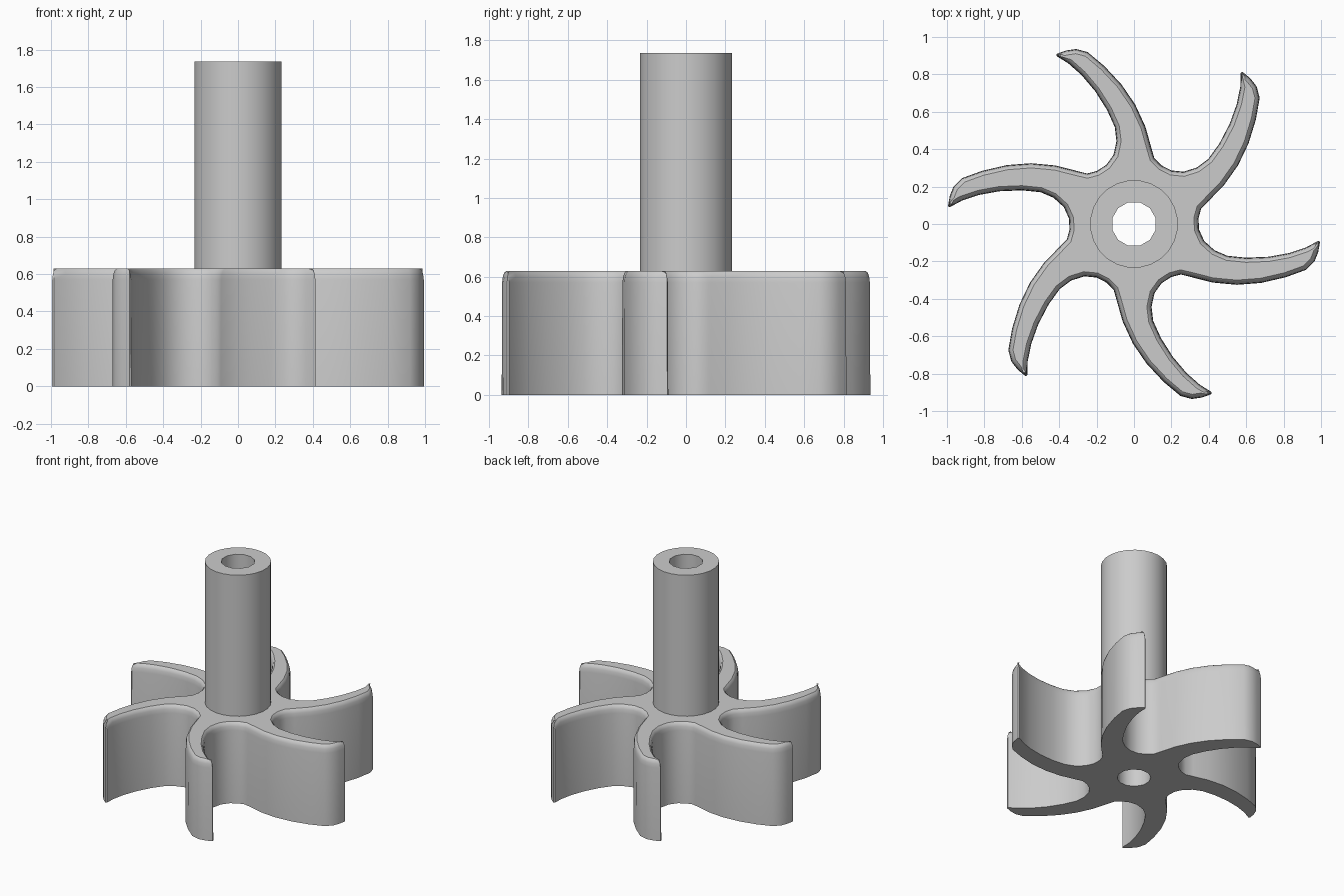
import bpy
import bmesh
from math import sin, cos, pi, radians
from mathutils import Vector, Matrix

cube = bpy.data.objects.get("Cube")
if cube:
    bpy.data.objects.remove(cube)

BLADES = 6
HUB_TOP, SHAFT_TOP = 0.63, 1.735
SHAFT_R, BORE_R = 0.235, 0.12

grey = bpy.data.materials.new("plain grey")
grey.use_nodes = True
colour = (0.6, 0.6, 0.6, 1)
grey.diffuse_color = colour
grey.node_tree.nodes["Principled BSDF"].inputs["Base Color"].default_value = colour


def circle(radius, count):
    return [Vector((radius * cos(2 * pi * (i + 0.5) / count),
                    radius * sin(2 * pi * (i + 0.5) / count))) for i in range(count)]


def inset(points, distance):
    """Move a counter-clockwise outline inwards along its normals."""
    result = []
    for i, p in enumerate(points):
        along = (points[(i + 1) % len(points)] - p).normalized() + (p - points[i - 1]).normalized()
        along.normalize()
        result.append(p + Vector((-along.y, along.x)) * distance)
    return result


def ring(bm, points, z):
    verts = [bm.verts.new((p.x, p.y, z)) for p in points]
    for i, v in enumerate(verts):
        bm.edges.new((verts[i - 1], v))
    return verts


def wall(bm, low, high):
    for i in range(len(low)):
        bm.faces.new((low[i - 1], low[i], high[i], high[i - 1]))


def cap(bm, outer, inner, up):
    """Flat face between an outline and a round hole."""
    edges = [bm.edges.get((loop[i - 1], loop[i])) for loop in (outer, inner) for i in range(len(loop))]
    made = bmesh.ops.triangle_fill(bm, edges=edges, use_beauty=True, normal=(0, 0, up))
    for face in made["geom"]:
        if isinstance(face, bmesh.types.BMFace):
            face.normal_update()
            if face.normal.z * up < 0:
                face.normal_flip()


def finish(bm, name):
    mesh = bpy.data.meshes.new(name)
    bm.to_mesh(mesh)
    bm.free()
    obj = bpy.data.objects.new(name, mesh)
    bpy.context.collection.objects.link(obj)
    mesh.materials.append(grey)
    bpy.ops.object.select_all(action="DESELECT")
    obj.select_set(True)
    bpy.context.view_layer.objects.active = obj
    bpy.ops.object.shade_smooth_by_angle(angle=radians(35))


# One curved blade with the hollow beside it, repeated around the hub
blade = [(0.25, -0.27), (0.31, -0.285), (0.42, -0.313), (0.55, -0.325), (0.68, -0.315),
         (0.81, -0.285), (0.92, -0.245), (0.965, -0.2), (0.985, -0.15), (0.995, -0.095),
         (0.985, -0.09), (0.92, -0.125), (0.83, -0.155), (0.72, -0.175), (0.6, -0.18),
         (0.5, -0.17), (0.43, -0.14), (0.375, -0.09), (0.348, -0.03), (0.345, 0.03)]
outline = [Matrix.Rotation(k * 2 * pi / BLADES, 2) @ Vector(p)
           for k in range(BLADES) for p in blade]

# Impeller: upright walls with a softly rounded top rim
bm = bmesh.new()
rim = [(0, 0), (0.57, 0.002), (0.6, 0.006), (0.62, 0.013), (HUB_TOP, 0.025)]
rings = [ring(bm, inset(outline, d), z) for z, d in rim]
for low, high in zip(rings, rings[1:]):
    wall(bm, low, high)
cap(bm, rings[-1], ring(bm, circle(SHAFT_R, 24), HUB_TOP), 1)
cap(bm, rings[0], ring(bm, circle(BORE_R, 12), 0), -1)
finish(bm, "impeller_blades")

# Shaft: hollow tube whose bore runs down through the hub
bm = bmesh.new()
outer_low = ring(bm, circle(SHAFT_R, 24), HUB_TOP)
outer_top = ring(bm, circle(SHAFT_R, 24), SHAFT_TOP)
bore_low = ring(bm, circle(BORE_R, 12), 0)
bore_top = ring(bm, circle(BORE_R, 12), SHAFT_TOP)
wall(bm, outer_low, outer_top)
wall(bm, bore_top, bore_low)
cap(bm, outer_top, bore_top, 1)
finish(bm, "hollow_shaft")
